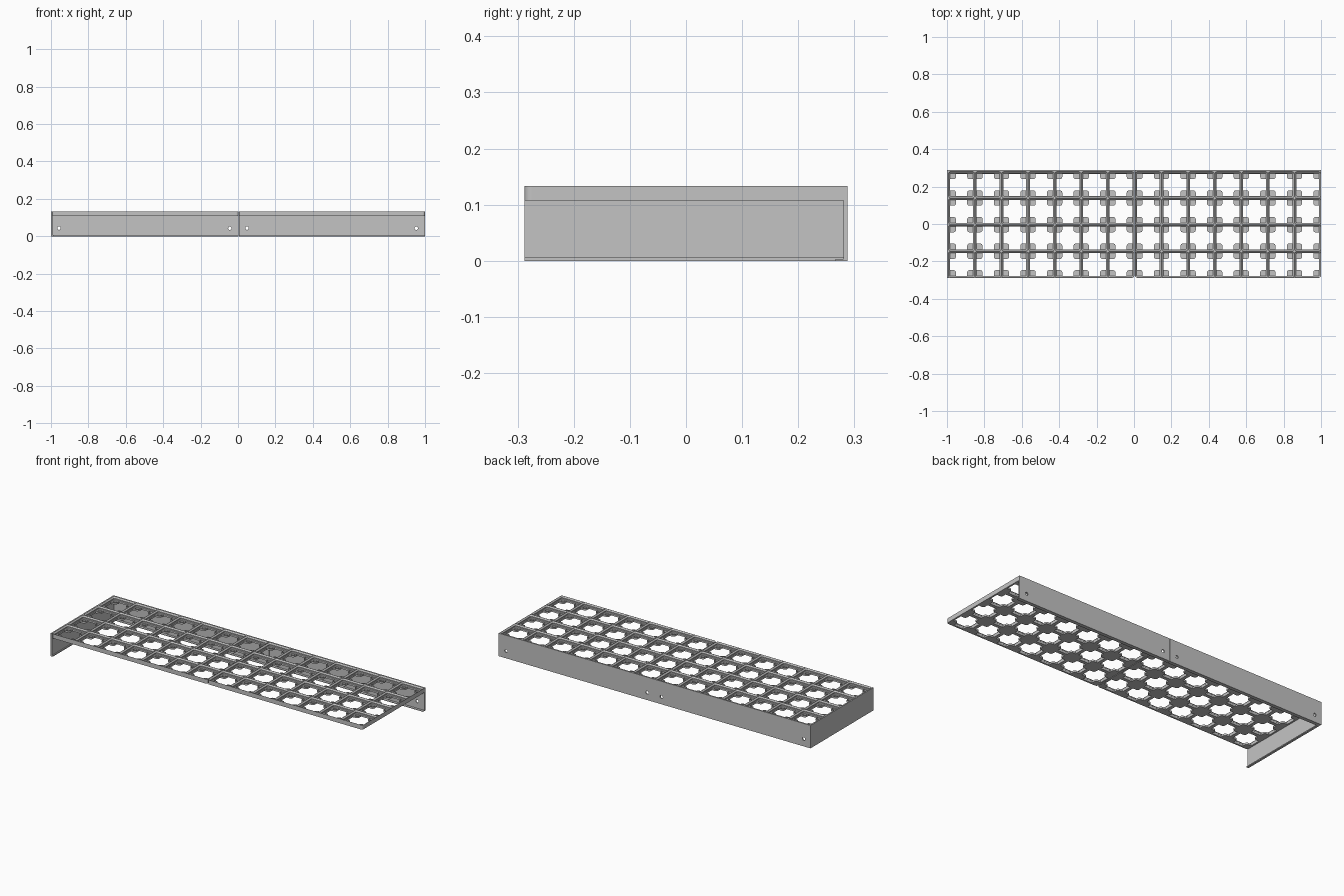
import bpy, bmesh
from math import sin, cos, pi

cube = bpy.data.objects.get("Cube")
if cube:
    bpy.data.objects.remove(cube)

CELL, WALL, GAP = 0.14214, 0.007, 0.003
TOP, UNDER = 0.133, 0.107
NX, NY = 7, 4
Y0 = -(NY * CELL + WALL) / 2          # front edge
YB = Y0 + NY * CELL                   # where the back wall starts
HALF = CELL / 2

grey = bpy.data.materials.new("light_grey")
grey.use_nodes = True
grey.diffuse_color = (0.55, 0.55, 0.55, 1)
grey.node_tree.nodes["Principled BSDF"].inputs["Base Color"].default_value = (0.55, 0.55, 0.55, 1)


def make(name, bm, helper=False):
    bmesh.ops.recalc_face_normals(bm, faces=bm.faces)
    me = bpy.data.meshes.new(name)
    bm.to_mesh(me)
    bm.free()
    me.materials.append(grey)
    ob = bpy.data.objects.new(name, me)
    bpy.context.scene.collection.objects.link(ob)
    ob.hide_render = helper
    return ob


def loft(bm, rings):
    """Closed solid through a list of (outline, z)."""
    loops = [[bm.verts.new((x, y, z)) for x, y in pts] for pts, z in rings]
    for a, b in zip(loops, loops[1:]):
        for i in range(len(a)):
            j = (i + 1) % len(a)
            bm.faces.new((a[i], a[j], b[j], b[i]))
    bm.faces.new(loops[0][::-1])
    bm.faces.new(loops[-1])


def box(bm, x0, x1, y0, y1, z0, z1):
    pts = [(x0, y0), (x1, y0), (x1, y1), (x0, y1)]
    loft(bm, [(pts, z0), (pts, z1)])


def rounded_square(cx, cy, h, r, n=5):
    pts = []
    for k, (sx, sy) in enumerate([(1, 1), (-1, 1), (-1, -1), (1, -1)]):
        for i in range(n):
            a = (k + i / (n - 1)) * pi / 2
            pts.append((cx + sx * (h - r) + r * cos(a), cy + sy * (h - r) + r * sin(a)))
    return pts


def circle(cx, cy, r, n=20):
    return [(cx + r * cos(2 * pi * i / n), cy + r * sin(2 * pi * i / n)) for i in range(n)]


def plus_outline(cx, cy, a, q, r, n=5):
    """Opening left between four rounded corner pads."""
    quarter = [(a, q)]
    for i in range(n):
        t = pi / 2 * i / (n - 1)
        quarter.append((q + r - r * sin(t), q + r - r * cos(t)))
    quarter.append((q, a))
    pts = []
    for k in range(4):
        c, s = round(cos(k * pi / 2)), round(sin(k * pi / 2))
        pts += [(cx + c * x - s * y, cy + s * x + c * y) for x, y in quarter]
    return pts


def cut(ob, cutter):
    mod = ob.modifiers.new("cut", "BOOLEAN")
    mod.operation, mod.solver, mod.object = "DIFFERENCE", "EXACT", cutter


def bake(ob, cutters):
    """Apply the cuts and drop the cutters."""
    for c in cutters:
        cut(ob, c)
    bpy.context.view_layer.update()
    dg = bpy.context.evaluated_depsgraph_get()
    me = bpy.data.meshes.new_from_object(ob.evaluated_get(dg))
    ob.modifiers.clear()
    ob.data = me
    for c in cutters:
        bpy.data.objects.remove(c)


# Grid tray: a slab with stepped pockets, openings and round pad recesses
bm = bmesh.new()
box(bm, 0, NX * CELL, Y0, YB, UNDER, TOP)
edges = [e for e in bm.edges
         if all(v.co.y < 0 for v in e.verts) and abs(e.verts[0].co.z - e.verts[1].co.z) > 0.01]
bmesh.ops.bevel(bm, geom=edges, offset=0.0125, segments=5, profile=0.5, affect="EDGES")
left_tray = make("grid_tray_a", bm)

pockets, openings, recesses = bmesh.new(), bmesh.new(), bmesh.new()
for ix in range(NX):
    for iy in range(NY):
        cx, cy = (ix + 0.5) * CELL, Y0 + (iy + 0.5) * CELL
        profile = [(0.0096, 0.004, 0.1172), (0.0073, 0.0063, 0.1195), (0.0073, 0.0063, 0.1257),
                   (0.0008, 0.0128, TOP - 0.0005), (0.0008, 0.0128, TOP + 0.01)]
        loft(pockets, [(rounded_square(cx, cy, HALF - d, r), z) for d, r, z in profile])
        plus = plus_outline(cx, cy, HALF - 0.0098, HALF - 0.041, 0.012)
        loft(openings, [(plus, UNDER - 0.01), (plus, 0.1185)])
        for sx in (-1, 1):
            for sy in (-1, 1):
                ring = circle(cx + sx * (HALF - 0.027), cy + sy * (HALF - 0.027), 0.011)
                loft(recesses, [(ring, 0.1095), (ring, 0.1182)])
bake(left_tray, [make("pocket_cutter", pockets, True), make("opening_cutter", openings, True),
                 make("recess_cutter", recesses, True)])
left_tray.location.x = -1 + WALL
right_tray = bpy.data.objects.new("grid_tray_b", left_tray.data)
bpy.context.scene.collection.objects.link(right_tray)
right_tray.location.x = 1 - NX * CELL

# Back walls with an inward foot lip and two screw holes each
SEAM = 1 - NX * CELL
for name, x0, x1 in (("back_wall_a", -1, SEAM - GAP / 2), ("back_wall_b", SEAM, 1)):
    bm = bmesh.new()
    box(bm, x0, x1, YB, YB + WALL, 0, TOP)
    wall = make(name, bm)
    holes = bmesh.new()
    for hx in (x0 + 0.043, x1 - 0.047):
        ring = circle(hx, 0.043, 0.009)
        loft(holes, [(ring, -0.4), (ring, -0.2)])
    for v in holes.verts:                 # turn the cylinders to lie along y
        v.co.y, v.co.z = -v.co.z, v.co.y
    bake(wall, [make("hole_cutter", holes, True)])
    bm = bmesh.new()
    box(bm, x0 + 0.001, x1, YB - 0.014, YB + 0.001, 0, 0.003)
    make(name + "_lip", bm)

# Side wall at one end, with a small foot lip
bm = bmesh.new()
box(bm, -1, -1 + WALL, Y0, YB + 0.0005, 0, TOP)
make("side_wall", bm)
bm = bmesh.new()
box(bm, -1 + WALL - 0.001, -1 + WALL + 0.006, Y0, YB, 0, 0.006)
make("side_wall_lip", bm)
